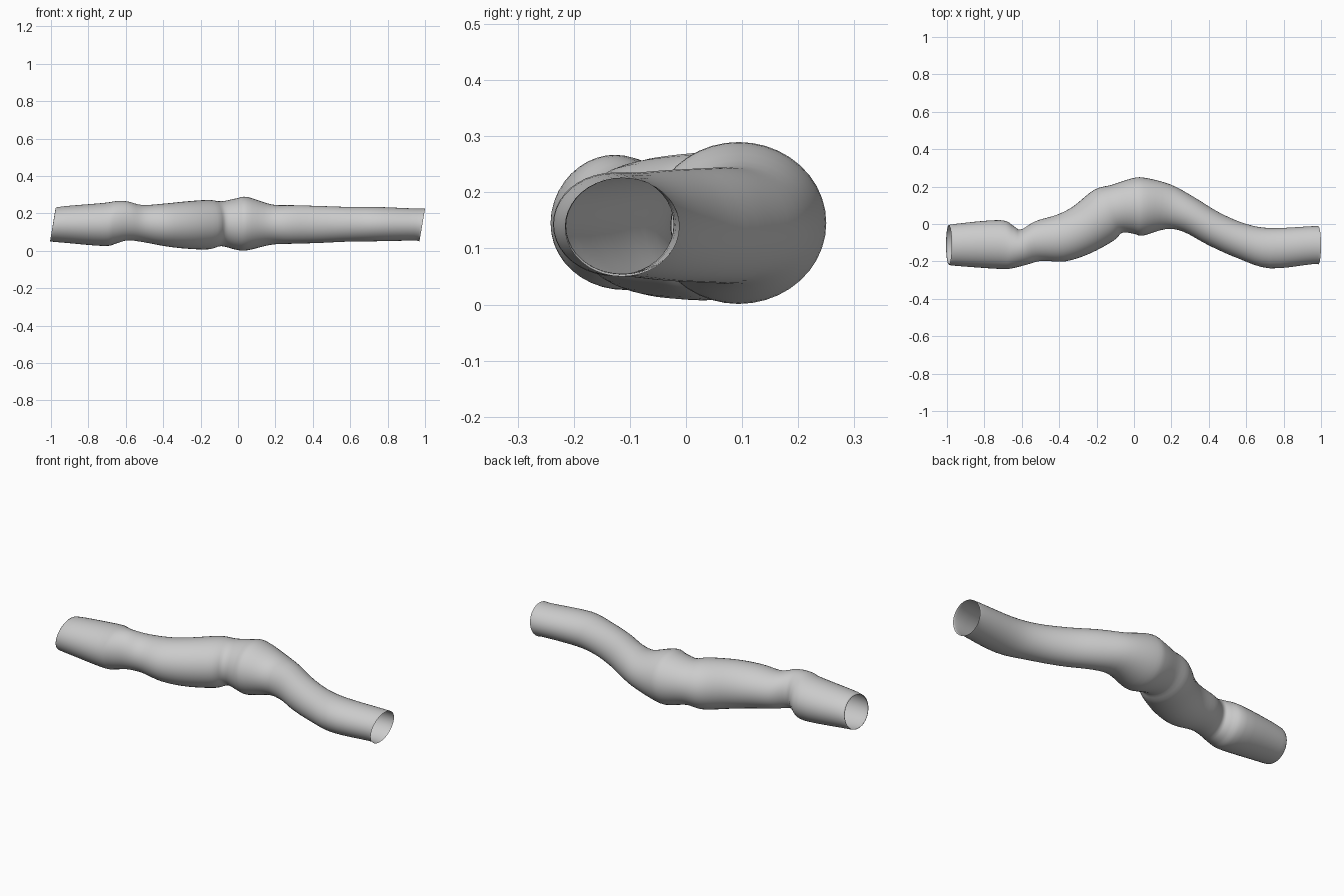
import bpy, bmesh, math
from mathutils import Vector

if "Cube" in bpy.data.objects:
    bpy.data.objects.remove(bpy.data.objects["Cube"])

# Key sections along the tube: x, y back, y front, z bottom, z top
KEYS = [
    (-0.99, -0.01, -0.215, .052, .226),
    (-0.96, 0.0, -0.223, .047, .236),
    (-0.72, 0.021, -0.24, .026, .256),
    (-0.65, -0.012, -0.238, .04, .266),
    (-0.59, -0.03, -0.218, .056, .264),
    (-0.51, 0.015, -0.197, .047, .245),
    (-0.39, 0.05, -0.2, .025, .253),
    (-0.28, 0.095, -0.158, .012, .264),
    (-0.16, 0.183, -0.088, .008, .272),
    (-0.09, 0.21, -0.047, .025, .265),
    (-0.01, 0.242, -0.052, .006, .28),
    (0.05, 0.248, -0.062, .003, .288),
    (0.18, 0.212, -0.028, .033, .248),
    (0.29, 0.145, -0.04, .038, .244),
    (0.43, 0.06, -0.115, .042, .24),
    (0.58, 0.0, -0.185, .049, .235),
    (0.73, -0.022, -0.237, .051, .235),
    (0.95, -0.012, -0.215, .055, .226),
    (0.985, -0.012, -0.216, .05, .226),
]
SUB, SIDES = 4, 40


def spline(a, b, c, d, t):
    return [0.5 * (2*q + (r-p)*t + (2*p-5*q+4*r-s)*t*t + (3*q-p-3*r+s)*t**3)
            for p, q, r, s in zip(a, b, c, d)]


def key(i):
    return KEYS[min(max(i, 0), len(KEYS) - 1)]


def section(i):
    # Lean each section so that it faces roughly along the bending tube
    i = min(max(i, 0), len(KEYS) - 1)
    p, q, (x, yb, yf, z0, z1) = key(i - 1), key(i + 1), KEYS[i]
    slope = (q[1] + q[2] - p[1] - p[2]) / 2 / (q[0] - p[0])
    lean = -0.65 * slope * (yb - yf) / 2
    if abs(x) > 0.9:
        lean = 0
    return x, yb, yf, z0, z1, lean


# Smoothly interpolate the sections along the tube
rows = []
n = len(KEYS)
for i in range(n - 1):
    quad = [section(i + k) for k in (-1, 0, 1, 2)]
    rows += [spline(*quad, j / SUB) for j in range(SUB)]
rows.append(section(n - 1))

# Elliptical rings joined into an open-ended tube with slightly slanted mouths
bm = bmesh.new()
rings = []
for x, yb, yf, z0, z1, lean in rows:
    mid = Vector((x, (yb + yf) / 2, (z0 + z1) / 2))
    across = Vector((lean, (yb - yf) / 2, 0))
    tilt = 0.015 * min(1, max(0, (abs(x) - 0.9) / 0.08))
    up = Vector((tilt, 0, (z1 - z0) / 2))
    angles = [2 * math.pi * k / SIDES for k in range(SIDES)]
    rings.append([bm.verts.new(mid + across * math.cos(a) + up * math.sin(a))
                  for a in angles])
for r0, r1 in zip(rings, rings[1:]):
    for k in range(SIDES):
        m = (k + 1) % SIDES
        bm.faces.new((r0[k], r0[m], r1[m], r1[k]))

# Normals outward, smooth shading
bm.normal_update()
top = max(bm.faces, key=lambda f: f.calc_center_median().z)
if top.normal.z < 0:
    bmesh.ops.reverse_faces(bm, faces=bm.faces[:])
for f in bm.faces:
    f.smooth = True

mesh = bpy.data.meshes.new("bent_tube")
bm.to_mesh(mesh)
bm.free()
tube = bpy.data.objects.new("bent_tube", mesh)
bpy.context.collection.objects.link(tube)
